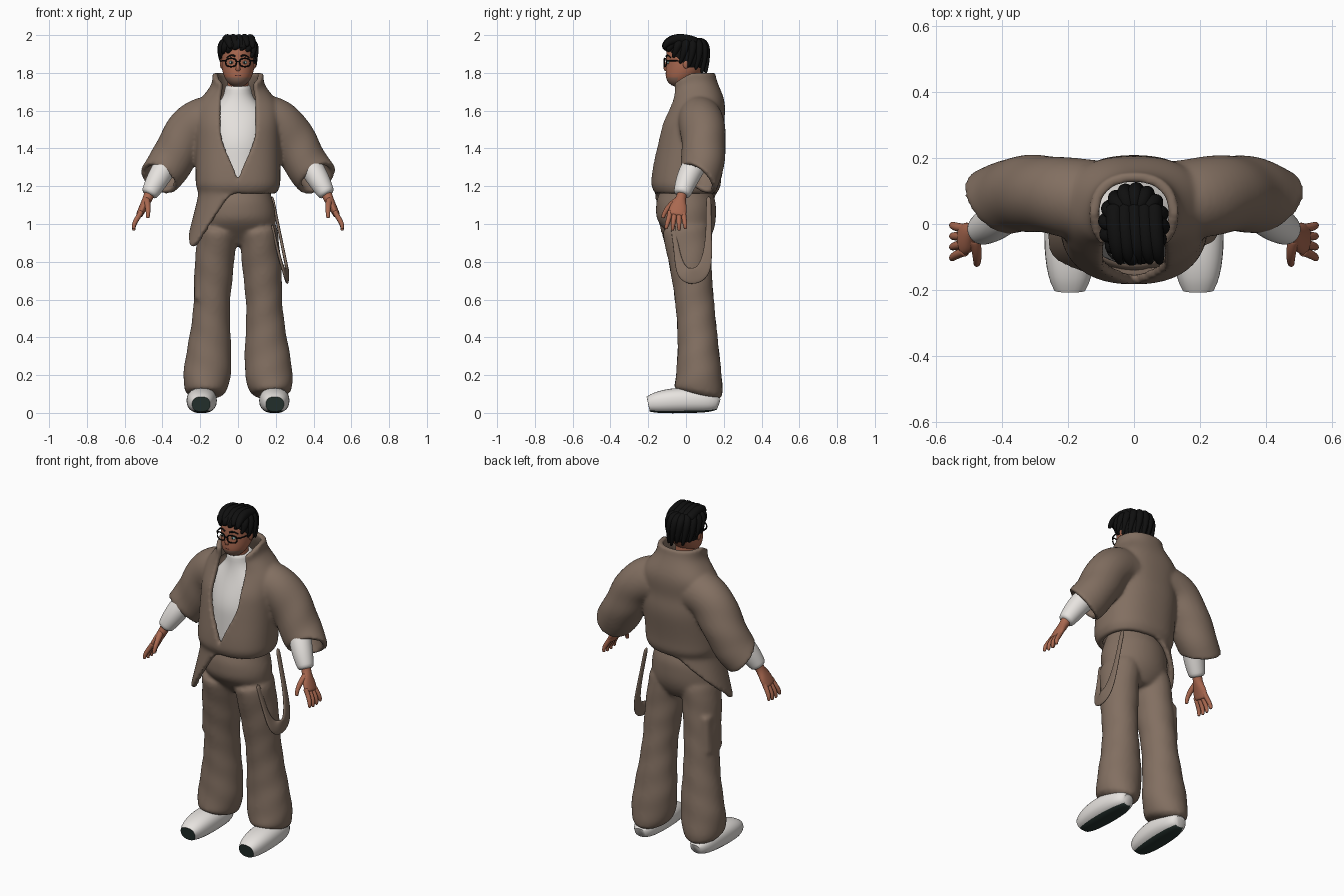
import bpy, bmesh, math, random
from math import sin, cos, pi, sqrt
from mathutils import Vector, Matrix
from mathutils.geometry import interpolate_bezier

random.seed(4)
if "Cube" in bpy.data.objects:
    bpy.data.objects.remove(bpy.data.objects["Cube"])

X, Y, Z = Matrix.Identity(3)
SIDES = (1, -1)


def material(name, *rgb):
    m = bpy.data.materials.new(name)
    m.use_nodes = True
    m.diffuse_color = (*rgb, 1)
    m.node_tree.nodes["Principled BSDF"].inputs["Base Color"].default_value = (*rgb, 1)
    return m


FABRIC = material("taupe fabric", .225, .16, .12)
WHITE = material("off white", .8, .77, .74)
SKIN = material("skin", .4, .14, .08)
STUBBLE = material("stubble", .25, .14, .1)
LIP = material("lip", .25, .08, .06)
BLACK = material("black", .005, .005, .005)
SOLE = material("dark green rubber", .02, .035, .03)
EYE = material("eye teal", .25, .4, .38)


def ramp(low, high, value):
    """Smooth rise from zero to one."""
    t = min(max((value - low) / (high - low), 0), 1)
    return t * t * (3 - 2 * t)


def power(value, exponent):
    return math.copysign(abs(value) ** exponent, value)


def curve(*control, count=12):
    """Sample a cubic curve, or a straight line when given two ends."""
    if len(control) == 2:
        control = (control[0], control[0], control[1], control[1])
    return interpolate_bezier(*map(Vector, control), count)


def bridge(bm, rings, closed=True, cap=True):
    """Join rows of points into a surface."""
    rows = [[bm.verts.new(p) for p in ring] for ring in rings]
    count = len(rows[0])
    for a, b in zip(rows, rows[1:]):
        for i in range(count if closed else count - 1):
            j = (i + 1) % count
            bm.faces.new((a[i], a[j], b[j], b[i]))
    if cap:
        bm.faces.new(rows[0])
        bm.faces.new(rows[-1])


def tube(bm, path, wide, deep=None, side=1, ref=Y, end=None, sides=16, box=1, cap=True, fold=0):
    """Sweep an ellipse along a path; wide and deep are radius rules over its length."""
    deep = deep or wide
    last = len(path) - 1
    rings = []
    for k, centre in enumerate(path):
        along = path[min(k + 1, last)] - path[max(k - 1, 0)]
        if end and k == last:
            along = Vector(end)
        u = ref.cross(along).normalized()
        v = along.normalized().cross(u)
        t = k / last
        ring = []
        for i in range(sides):
            a = math.tau * i / sides
            swell = 1 + fold * sin(2 * a + 40 * centre.z + side)
            p = centre + swell * (u * power(cos(a), box) * wide(t) + v * power(sin(a), box) * deep(t))
            ring.append((p.x * side, p.y, p.z))
        rings.append(ring)
    bridge(bm, rings, cap=cap)


def stack(bm, bottom, top, rule, count=16, sides=28):
    """Pile level ellipses; the rule gives centre y, half width and half depth at a height."""
    rings = []
    for k in range(count):
        z = bottom + (top - bottom) * k / (count - 1)
        cy, rx, ry = rule(z)
        angles = [math.tau * i / sides for i in range(sides)]
        rings.append([(rx * cos(a), cy + ry * sin(a), z) for a in angles])
    bridge(bm, rings)


def ball(bm, place, size, segments=16):
    shape = Matrix.Translation(place) @ Matrix.Diagonal((*size, 1))
    bmesh.ops.create_uvsphere(bm, u_segments=segments, v_segments=segments // 2, radius=1, matrix=shape)


def finish(name, bm, *materials, smooth=1, rule=None, thick=0, voxel=0, sharp=pi):
    bmesh.ops.recalc_face_normals(bm, faces=bm.faces)
    for face in bm.faces:
        face.smooth = True
        if rule:
            face.material_index = int(rule(face.normal, face.calc_center_median()))
    mesh = bpy.data.meshes.new(name)
    bm.to_mesh(mesh)
    bm.free()
    ob = bpy.data.objects.new(name, mesh)
    bpy.context.collection.objects.link(ob)
    for m in materials:
        mesh.materials.append(m)
    mesh.set_sharp_from_angle(angle=sharp)
    if smooth:
        mod = ob.modifiers.new("Subdivide", 'SUBSURF')
        mod.levels = mod.render_levels = smooth
    if thick:
        mod = ob.modifiers.new("Thickness", 'SOLIDIFY')
        mod.thickness, mod.offset = thick, 0
    if voxel:
        mod = ob.modifiers.new("Merge", 'REMESH')
        mod.mode, mod.voxel_size, mod.use_smooth_shade = 'VOXEL', voxel, True
        mod = ob.modifiers.new("Relax", 'SMOOTH')
        mod.factor, mod.iterations = .5, 8


# Jacket: open-fronted body with a slanting tail on the right, plus rolled sleeves
bm = bmesh.new()
rings = []
for row in range(-3, 22):
    level = max(row, 0)
    hang = max(-row, 0) / 3
    z = 1.17 + .03 * level
    rx = .21 - .09 * ramp(1.6, 1.76, z) - .02 * (level == 0)
    ry = .17 - .06 * ramp(1.4, 1.8, z) - .02 * (level == 0)
    cy = .03 * ramp(1.2, 1.5, z) + .03 * ramp(1.5, 1.65, z) - .03 * ramp(1.65, 1.8, z)
    gap = math.asin(.08 * ramp(1.22, 1.5, z) / rx) + .004
    ring = []
    for i in range(41):
        a = gap + (math.tau - 2 * gap) * i / 40
        turn = a - 5.25
        tail = hang * max(0, 1 - abs(turn) / (.85 if turn > 0 else 1.9))
        dip = .07 * ramp(1.68, 1.8, z) * max(0, cos(a))
        ring.append(((rx + .08 * tail) * power(sin(a), .85),
                     cy - (ry + .02 * tail) * power(cos(a), .85),
                     z - .01 * hang - .3 * tail - dip))
    rings.append(ring)
bridge(bm, rings, closed=False, cap=False)
for side in SIDES:
    arm = curve((.13, .07, 1.55), (.28, .09, 1.57), (.31, .11, 1.35), (.42, .07, 1.24))
    tube(bm, arm, lambda t: .12 - .02 * t, lambda t: .11 - .01 * t, side=side,
         end=(.45, -.6, -.66), cap=False, fold=.03)
finish("jacket", bm, FABRIC, thick=.03, voxel=.0095)

# High-necked shirt and its forearms
bm = bmesh.new()
stack(bm, 1.2, 1.745, lambda z: (.02, .17 - .1 * ramp(1.55, 1.7, z), .145 - .068 * ramp(1.4, 1.7, z)))
finish("shirt", bm, WHITE)
bm = bmesh.new()
for side in SIDES:
    arm = curve((.35, .08, 1.36), (.39, .03, 1.3), (.43, 0, 1.23), (.474, -.024, 1.15))
    tube(bm, arm, lambda t: .065 - .022 * t ** 3, side=side)
finish("shirt_forearms", bm, WHITE)

# Wide trousers with a thigh pocket
bm = bmesh.new()
stack(bm, .88, 1.2, lambda z: (.03 - .03 * ramp(.9, 1.05, z),
                               .2 * ramp(.8, .98, z) - .03 * ramp(1.05, 1.2, z),
                               .16 * ramp(.75, 1.05, z) - .025 * ramp(1.1, 1.2, z)))
for side in SIDES:
    leg = curve((.1, 0, 1), (.15, .03, .7), (.13, .08, .4), (.18, .065, .08), count=18)
    tube(bm, leg, lambda t: .106 - .014 * ramp(.25, .5, t) + .03 * sin(pi * t ** 4) + .012 * t ** 3,
         lambda t: .105 + .034 * (2 * t - 1) ** 2, side, end=(0, -.3, -1), fold=.03)
tube(bm, curve((-.19, .04, .6), (-.19, .04, .82)), lambda t: .047 - .015 * t, lambda t: .08, box=.6)
finish("trousers", bm, FABRIC, voxel=.01)

# Loose brace looping down from the left of the waist
bm = bmesh.new()
low = (.262, .04, .725)
back = curve((.18, .12, 1.15), (.23, .12, .9), (.27, .13, .73), low)
front = curve(low, (.25, -.04, .72), (.22, -.04, .8), (.18, -.07, 1))
tube(bm, back + front[1:], lambda t: .014 + .03 * sin(pi * t) ** 3, lambda t: .008, ref=X, box=.7)
finish("hanging_strap", bm, FABRIC)

# Shoes with flat toe ends and dark soles
bm = bmesh.new()
for side in SIDES:
    foot = curve((.195, -.2, .046), (.195, -.1, .07), (.19, .1, .075), (.185, .172, .045), count=16)
    tube(bm, foot, lambda t: .08 * sqrt(1 - (1.7 * t - .8) ** 2), lambda t: .067 * sqrt(1 - (1.7 * t - .8) ** 2),
         side, ref=Z, sides=28, box=.85)
finish("shoes", bm, WHITE, SOLE, smooth=0, sharp=.9, rule=lambda n, c: n.z < -.8 or n.y < -.9)

# Hands: palm, four fingers and a thumb
bm = bmesh.new()
for side in SIDES:
    palm = curve((.462, -.015, 1.18), (.48, -.03, 1.12), (.5, -.04, 1.1), (.525, -.05, 1.04))
    tube(bm, palm, lambda t: .03 - .012 * t, lambda t: .027 + .022 * ramp(.2, .8, t), side)
    for i in range(4):
        y = .024 * i - .085
        spread = .01 * (i - 2)
        reach = .96 + .008 * abs(i - 1.5)
        finger = curve((.51, y, 1.07), (.53, y, 1.03), (.56, y + spread, 1), (.55, y + spread, reach))
        tube(bm, finger, lambda t: .015 - .007 * t ** 3, side=side, sides=8)
    thumb = curve((.485, -.04, 1.13), (.475, -.09, 1.1), (.475, -.12, 1.06), (.478, -.122, 1.03))
    tube(bm, thumb, lambda t: .02 - .01 * t, side=side, sides=8)
finish("hands", bm, SKIN)


# Head with tapering jaw, neck, nose and ears
def skull(z):
    jaw = 1 - ramp(1.72, 1.85, z)
    curl = sqrt(1 - .9 * ((z - 1.85) / .13) ** 4)
    return -.04 * jaw, .088 * curl - .02 * jaw, .106 * curl - .03 * jaw


bm = bmesh.new()
stack(bm, 1.725, 1.98, skull)
tube(bm, curve((0, .01, 1.66), (0, 0, 1.8)), lambda t: .057)
tube(bm, curve((0, -.095, 1.87), (0, -.1, 1.85), (0, -.118, 1.83), (0, -.1, 1.815)), lambda t: .007 + .007 * t, sides=10)
for side in SIDES:
    ball(bm, (side * .086, 0, 1.85), (.011, .018, .028))
finish("head", bm, SKIN, STUBBLE, rule=lambda n, c: 1.72 < c.z < 1.77 and c.y < -.05)
bm = bmesh.new()
ball(bm, (0, -.1, 1.787), (.024, .008, .006))
finish("lips", bm, LIP)

# Eyes, pupils and brows
bm = bmesh.new()
for side in SIDES:
    ball(bm, (side * .034, -.094, 1.855), (.015, .009, .008))
finish("eyes", bm, EYE)
bm = bmesh.new()
for side in SIDES:
    ball(bm, (side * .034, -.097, 1.855), (.006, .008, .006))
    brow = curve((.014, -.104, 1.886), (.03, -.102, 1.9), (.05, -.09, 1.89), (.06, -.08, 1.88))
    tube(bm, brow, lambda t: .006 - .003 * t, side=side, sides=8)
finish("pupils_and_brows", bm, BLACK)

# Glasses: two round rims, a bridge and side arms
bm = bmesh.new()
for side in SIDES:
    rim = []
    for i in range(25):
        a = math.tau * i / 24
        x = .037 + .029 * power(cos(a), .8)
        rim.append(Vector((x, 3 * x * x - .116, 1.855 + .022 * power(sin(a), .8))))
    tube(bm, rim, lambda t: .004, side=side, sides=8)
    temple = curve((.064, -.1, 1.864), (.08, -.1, 1.864), (.09, -.06, 1.864), (.092, .01, 1.862))
    tube(bm, temple, lambda t: .004, side=side, ref=Z, sides=8)
tube(bm, curve((-.012, -.115, 1.86), (.012, -.115, 1.86)), lambda t: .004, sides=8)
finish("glasses", bm, BLACK)

# Hair: cropped cap, a raised quiff and swept locks that hang lower towards the nape
bm = bmesh.new()
ball(bm, (0, 0, 1.883), (.098, .116, .112), 32)
bmesh.ops.bisect_plane(bm, geom=bm.verts[:] + bm.edges[:] + bm.faces[:], plane_co=(0, -.1, 1.928),
                       plane_no=(0, -.66, -.75), clear_outer=True)
for i in range(5):
    x = .03 * (i - 2)
    sweep = curve((x, .06, 1.96), (x, -.02, 1.99), (x + .01, -.09, 1.99), (x + .02, -.12, 1.93 + .01 * (i % 2)))
    tube(bm, sweep, lambda t: .028 - .02 * t ** 4, ref=X, sides=10)
for i in range(16):
    a = math.tau * i / 16
    outward, swept = (Vector((sin(b), 1.2 * cos(b), 0)) for b in (a, a + .3))
    tip = 1.86 - .06 * cos(a) + random.uniform(-.015, .015)
    lock = curve(outward * .04 + Z * 1.96, outward * .09 + Z * 1.98, outward * .1 + Z * 1.93, swept * .09 + Z * tip)
    tube(bm, lock, lambda t: .024 - .016 * t ** 3, ref=outward.cross(Z), sides=10)
finish("hair", bm, BLACK)
